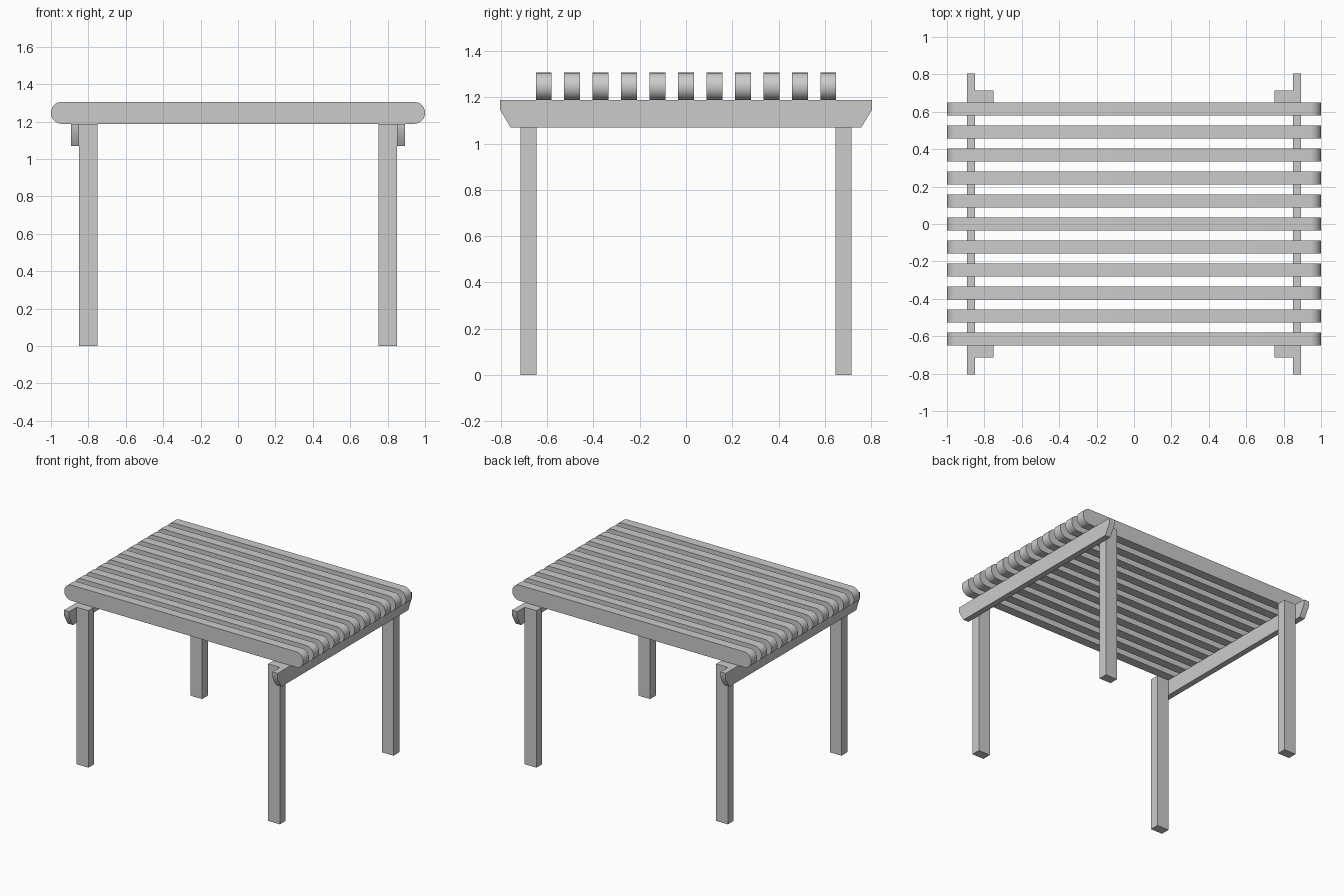
import bpy, bmesh, math
from mathutils import Vector

if "Cube" in bpy.data.objects:
    bpy.data.objects.remove(bpy.data.objects["Cube"])


def prism(name, pts, depth):
    """Extrude a closed 3D outline along a vector into a solid."""
    bm = bmesh.new()
    face = bm.faces.new([bm.verts.new(p) for p in pts])
    ext = bmesh.ops.extrude_face_region(bm, geom=[face], use_keep_orig=True)
    verts = [v for v in ext["geom"] if isinstance(v, bmesh.types.BMVert)]
    bmesh.ops.translate(bm, verts=verts, vec=Vector(depth))
    bmesh.ops.recalc_face_normals(bm, faces=bm.faces)
    mesh = bpy.data.meshes.new(name)
    bm.to_mesh(mesh)
    bm.free()
    ob = bpy.data.objects.new(name, mesh)
    bpy.context.collection.objects.link(ob)
    bpy.ops.object.select_all(action='DESELECT')
    ob.select_set(True)
    bpy.context.view_layer.objects.active = ob
    bpy.ops.object.shade_smooth_by_angle(angle=math.radians(35))
    return ob


TOP = 1.188      # top of posts and beams
ROOF = 1.306     # top of slats

# Four posts
for sx, side in ((-1, "left"), (1, "right")):
    for sy, end in ((-1, "front"), (1, "back")):
        xa, xb, ya, yb = sx * 0.752, sx * 0.85, sy * 0.645, sy * 0.714
        prism(f"{end}_{side}_post",
              [(xa, ya, 0), (xb, ya, 0), (xb, yb, 0), (xa, yb, 0)], (0, 0, TOP))

# Side beams with chamfered ends, outside the posts
half = [(0.758, 1.07), (0.804, 1.147), (0.804, TOP)]
outline = half + [(-y, z) for y, z in reversed(half)]
for sx, side in ((-1, "left"), (1, "right")):
    prism(f"{side}_beam", [(sx * 0.85, y, z) for y, z in outline], (sx * 0.044, 0, 0))

# Eleven roof slats with rounded ends
r = (ROOF - TOP) / 2
zc = (ROOF + TOP) / 2
N = 16
arc = [-math.pi / 2 + math.pi * i / N for i in range(N + 1)]
right = [(1 - r + r * math.cos(a), zc + r * math.sin(a)) for a in arc]
profile = right + [(-x, z) for x, z in reversed(right)]
for i in range(11):
    y = -0.649 + 0.1229 * i
    prism(f"roof_slat_{i + 1}", [(x, y, z) for x, z in profile], (0, 0.069, 0))
